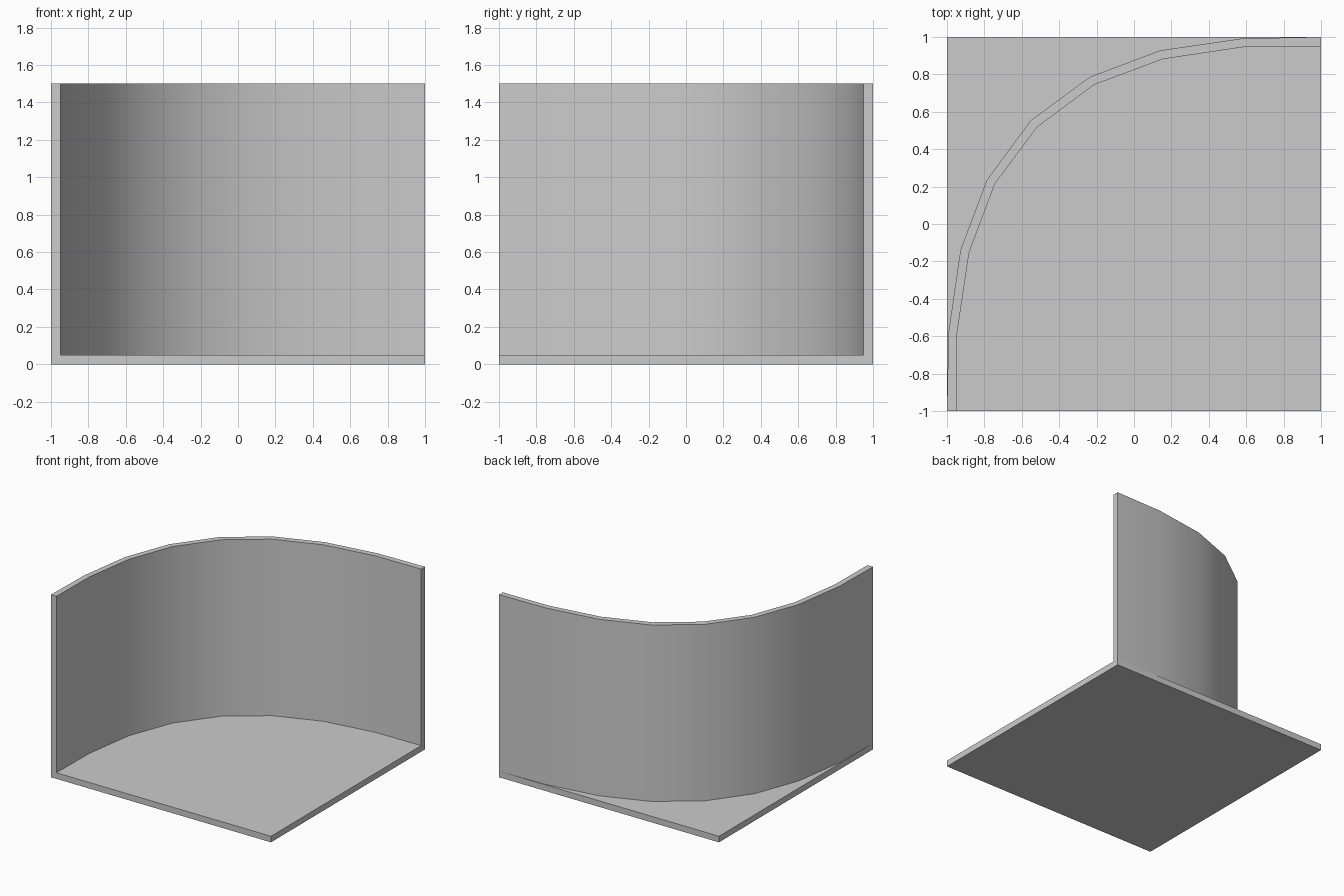
import bpy, bmesh, math

if "Cube" in bpy.data.objects:
    bpy.data.objects.remove(bpy.data.objects["Cube"])

FLOOR, TOP = 0.05, 1.5


def prism(name, outline, z0, z1):
    """Closed vertical extrusion of a counter-clockwise outline."""
    bm = bmesh.new()
    face = bm.faces.new([bm.verts.new((x, y, z0)) for x, y in outline])
    geom = bmesh.ops.extrude_face_region(bm, geom=[face], use_keep_orig=True)["geom"]
    bmesh.ops.translate(bm, vec=(0, 0, z1 - z0),
                        verts=[v for v in geom if isinstance(v, bmesh.types.BMVert)])
    bmesh.ops.recalc_face_normals(bm, faces=bm.faces)
    mesh = bpy.data.meshes.new(name)
    bm.to_mesh(mesh)
    bm.free()
    obj = bpy.data.objects.new(name, mesh)
    bpy.context.collection.objects.link(obj)
    return obj


def mirrored(half):
    """Reflect half an arc across the diagonal through its middle point."""
    return half + [(-y, -x) for x, y in reversed(half[:-1])]


# square floor slab
prism("floor", [(-1, -1), (1, -1), (1, 1), (-1, 1)], 0, FLOOR)

# curved wall, sweeping from the back right to the front left corner
outer = mirrored([(1, 1), (0.58, 0.992), (0.14, 0.928), (-0.235, 0.787), (-0.553, 0.553)])
inner = mirrored([(1, 0.95), (0.58, 0.945), (0.155, 0.882), (-0.214, 0.744), (-0.518, 0.518)])
wall = prism("curved_wall", outer + inner[::-1], FLOOR, TOP)

# smooth the curve, keep the rims and ends crisp
bpy.ops.object.select_all(action="DESELECT")
wall.select_set(True)
bpy.context.view_layer.objects.active = wall
bpy.ops.object.shade_smooth_by_angle(angle=math.radians(30))
